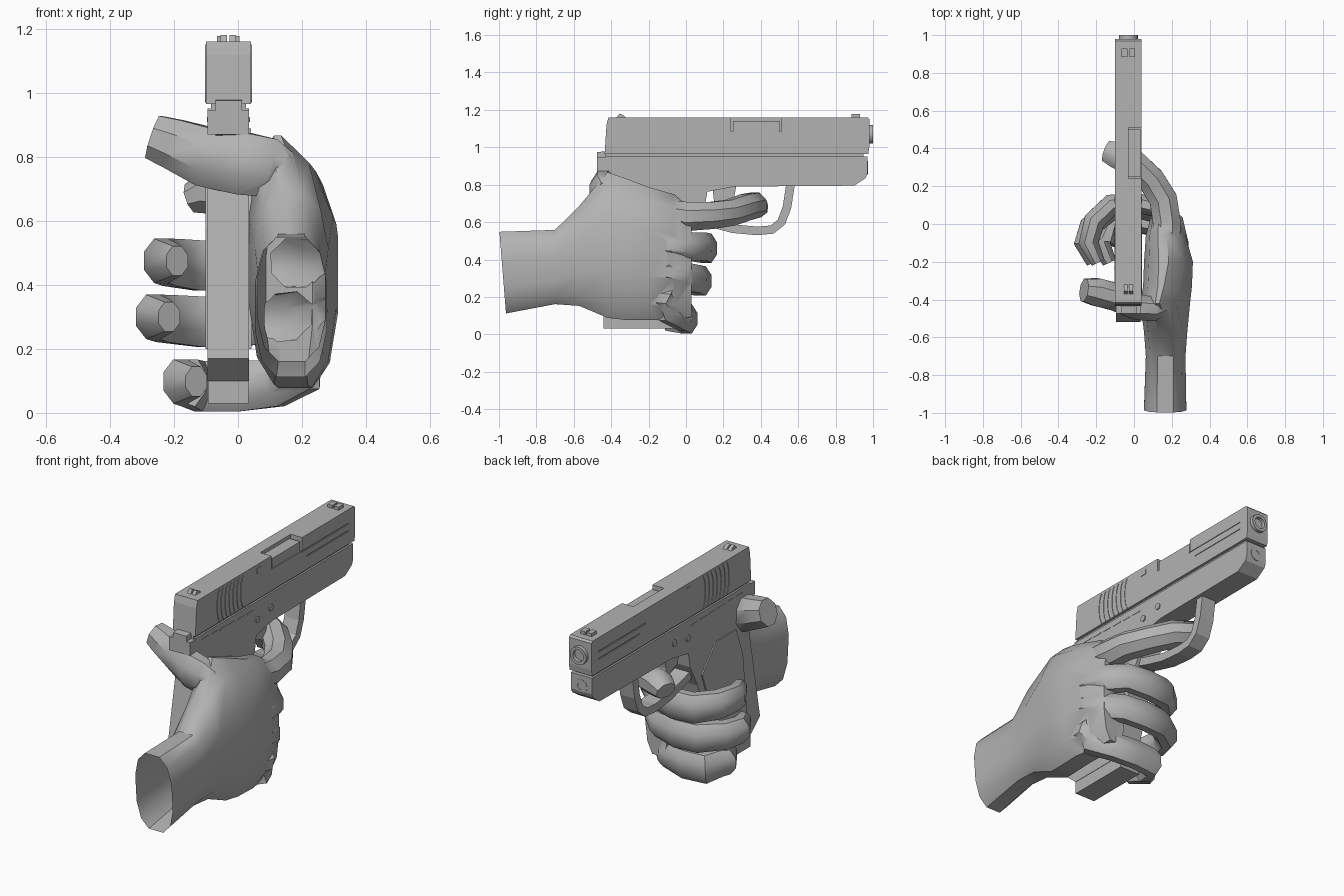
import bpy, bmesh, math
from mathutils import Vector

if "Cube" in bpy.data.objects:
    bpy.data.objects.remove(bpy.data.objects["Cube"])

grey = bpy.data.materials.new("neutral grey")
grey.diffuse_color = (0.45, 0.45, 0.45, 1)
grey.use_nodes = True
grey.node_tree.nodes["Principled BSDF"].inputs["Base Color"].default_value = grey.diffuse_color
CX = -0.03  # centre plane of the pistol


def smooth(ob, angle):
    bpy.ops.object.select_all(action='DESELECT')
    ob.select_set(True)
    bpy.context.view_layer.objects.active = ob
    bpy.ops.object.shade_smooth_by_angle(angle=math.radians(angle))


def loft(name, rings, angle=0):
    """Closed skin through rings of points."""
    bm = bmesh.new()
    vs = [[bm.verts.new(p) for p in r] for r in rings]
    n = len(vs[0])
    for a, b in zip(vs, vs[1:]):
        for i in range(n):
            j = (i + 1) % n
            bm.faces.new((a[i], a[j], b[j], b[i]))
    bm.faces.new(vs[0])
    bm.faces.new(vs[-1])
    bmesh.ops.recalc_face_normals(bm, faces=bm.faces)
    me = bpy.data.meshes.new(name)
    bm.to_mesh(me)
    bm.free()
    ob = bpy.data.objects.new(name, me)
    bpy.context.collection.objects.link(ob)
    me.materials.append(grey)
    if angle:
        smooth(ob, angle)
    return ob


def prism(name, outline, x0, x1):
    """Side outline of (y, z) points extruded from x0 to x1."""
    return loft(name, [[(x, y, z) for y, z in outline] for x in (x0, x1)])


def box(name, x0, x1, y0, y1, z0, z1):
    return prism(name, [(y0, z0), (y1, z0), (y1, z1), (y0, z1)], x0, x1)


def turned(name, sections, x, z, n=20):
    """Round part about a y axis; sections are (y, radius)."""
    rings = [[(x + r * math.cos(2 * math.pi * i / n), y, z + r * math.sin(2 * math.pi * i / n))
              for i in range(n)] for y, r in sections]
    return loft(name, rings, 30)


def digit(name, path, n=8):
    """Tapered finger; points are (x, y, z, half width, half height)."""
    pts = [Vector(p[:3]) for p in path]
    rings = []
    for k, p in enumerate(path):
        t = (pts[min(k + 1, len(pts) - 1)] - pts[max(k - 1, 0)]).normalized()
        side = t.cross(Vector((0, 0, 1))).normalized()
        up = side.cross(t)
        rings.append([pts[k] + side * p[3] * math.cos(a) + up * p[4] * math.sin(a)
                      for a in [2 * math.pi * (i + .5) / n for i in range(n)]])
    return loft(name, rings)


def band(path, half):
    """Closed outline around an open (y, z) path."""
    left, right = [], []
    for k, p in enumerate(path):
        a, b = Vector(path[max(k - 1, 0)]), Vector(path[min(k + 1, len(path) - 1)])
        t = (b - a).normalized()
        left.append((p[0] - t.y * half, p[1] + t.x * half))
        right.append((p[0] + t.y * half, p[1] - t.x * half))
    return left + right[::-1]


def boolean(ob, other, operation):
    m = ob.modifiers.new("boolean", 'BOOLEAN')
    m.operation, m.object, m.solver = operation, other, 'EXACT'
    m.use_self = operation == 'UNION'


# Slide with ejection port and long side grooves
slide = prism("slide", [(-.435, .965), (.975, .965), (.98, 1.0), (.98, 1.15), (.97, 1.16),
                        (-.415, 1.16), (-.425, 1.12)], -.10, .04)
cutters = [box("port_cutter", -.03, .08, .24, .51, 1.085, 1.2)]
for tag, x0, x1 in (("right", .036, .06), ("left", -.12, -.096)):
    cutters.append(box("groove_cutter_" + tag, x0, x1, .5, .92, 1.077, 1.084))
    cutters.append(box("low_groove_cutter_" + tag, x0, x1, .55, .92, 1.037, 1.043))
for c in cutters:
    c.hide_render = True
    c.hide_viewport = True
    boolean(slide, c, 'DIFFERENCE')
box("barrel_chamber", -.06, .036, .25, .50, 1.05, 1.14)
turned("barrel", [(.9, .05), (1.0, .05), (1.0, .033), (.93, .033)], CX, 1.07)
turned("guide_rod", [(.9, .036), (.972, .036), (.972, .022), (.962, .022)], CX, .89)

# Sights
for s in (-1, 1):
    box("front_sight_post", CX + s * .02 - .015, CX + s * .02 + .015, .885, .93, 1.15, 1.177)
    prism("rear_sight_post", [(-.38, 1.15), (-.31, 1.15), (-.335, 1.172), (-.355, 1.18)],
          CX + s * .014 - .01, CX + s * .014 + .01)

# Frame, rail and rear tang
prism("frame", [(-.43, .86), (-.3, .80), (.1, .76), (.26, .79), (.9, .795), (.96, .835),
                (.97, .86), (.97, .95), (-.43, .95)], -.095, .035)
box("slide_rail", -.085, .025, -.43, .95, .94, .97)
prism("rear_tang", [(-.475, .87), (-.40, .86), (-.40, .98), (-.475, .975)], -.07, .012)
box("tang_base", -.095, .035, -.475, -.4, .87, .945)

# Grip, magazine base and side panels
prism("grip", [(-.36, .88), (-.41, .76), (-.52, .17), (-.44, .10), (-.10, .10), (-.08, .16),
               (.03, .55), (.10, .68), (.12, .80)], -.095, .035)
box("magazine_base", -.093, .033, -.44, -.07, .03, .10)
panel = [(-.30, .74), (-.12, .74), (.0, .60), (-.14, .2), (-.40, .2), (-.36, .58)]
for name, x in (("left_grip_panel", -.102), ("right_grip_panel", .034)):
    prism(name, panel, x, x + .008)

# Trigger and its guard
prism("trigger_guard", band([(.56, .81), (.54, .68), (.51, .60), (.46, .56), (.38, .553),
                             (.25, .565), (.12, .60), (.0, .64)], .023), CX - .045, CX + .045)
prism("trigger", [(.14, .80), (.27, .80), (.255, .72), (.275, .63), (.25, .62), (.21, .69), (.15, .71)],
      CX - .025, CX + .025)

# Raised side details on both sides
for s, tag in ((-1, "left"), (1, "right")):
    x = CX + s * .07
    for k in range(7):
        arc = [(-.215 + .035 * k - .025 * math.cos(a), 1.06 + .09 * math.sin(a))
               for a in [math.radians(-80 + 20 * i) for i in range(9)]]
        prism(tag + "_serration", band(arc, .004), x - .003, x + .003)
    box(tag + "_extractor", x - .003, x + .003, .11, .145, 1.11, 1.14)
    xf = CX + s * .065
    for k in range(6):
        y = -.37 + .08 * k
        box(tag + "_frame_mark", xf - .002, xf + .002, y, y + .06, .918 - .002 * k, .924 - .002 * k)
    for y, z in ((.12, .85), (.24, .87)):
        prism(tag + "_pin", [(y + .018 * math.cos(i * math.pi / 6), z + .018 * math.sin(i * math.pi / 6))
                             for i in range(12)], xf - .006, xf + .006)

# Palm and wrist: (y, inner x, outer x, bottom z, top z); the top leans inward
palm = []
for y, xi, xo, zb, zt in [(-.98, .05, .28, .11, .55), (-.70, .06, .275, .16, .56),
                          (-.57, .05, .285, .15, .69), (-.42, .03, .30, .085, .87),
                          (-.33, .045, .31, .075, .84), (-.2, .05, .315, .075, .79),
                          (-.06, .06, .275, .075, .75), (.03, .085, .235, .09, .67)]:
    ring = []
    for i in range(12):
        a = 2 * math.pi * (i + .5) / 12
        c, s = math.cos(a), math.sin(a)
        px = (xi + xo) / 2 + (xo - xi) / 2 * math.copysign(abs(c) ** .7, c)
        pz = (zb + zt) / 2 + (zt - zb) / 2 * math.copysign(abs(s) ** .8, s) * 1.02
        if c > 0:
            px -= max(0, pz - .66) * .4
        ring.append((px, y - (.08 * (pz - .33) if y < -.9 else 0), pz))
    palm.append(ring)
hand = loft("hand", palm)

# Thumb crossing behind the grip
digits = [digit("thumb", [(.145, -.44, .745, .05, .075), (.10, -.45, .765, .07, .10), (.02, -.44, .778, .075, .105),
                          (-.10, -.385, .80, .08, .10), (-.20, -.36, .84, .08, .085),
                          (-.265, -.35, .862, .065, .075)])]

# Index finger through the trigger guard
digits.append(digit("index_finger", [(.17, -.16, .66, .07, .07), (.175, .0, .63, .08, .085),
                                     (.155, .13, .635, .08, .078), (.09, .235, .65, .078, .075),
                                     (.0, .32, .68, .077, .075), (-.09, .365, .69, .077, .073),
                                     (-.145, .385, .67, .06, .05)]))

# Three fingers wrapped round the front of the grip: knuckle z, front z, front y, reach
for name, zk, zf, yf, xl in (("middle_finger", .475, .46, .175, -.24),
                             ("ring_finger", .335, .285, .145, -.265),
                             ("little_finger", .19, .083, .07, -.18)):
    digits.append(digit(name, [(.215, -.22, zk + .01, .06, .06), (.225, -.10, zk, .068, .075),
                               (.205, yf - .17, (zk + zf) / 2, .065, .082),
                               (.12, yf - .085, zf + .01, .06, .08), (.0, yf - .06, zf, .055, .085),
                               (-.12, yf - .072, zf, .06, .085), (xl + .03, yf - .16, zf + .01, .062, .08),
                               (xl, -.10, zf + .015, .058, .075), (xl + .05, -.205, zf + .015, .04, .05)]))

# Fuse the digits with the palm into one skin, then open the wrist
for d in digits:
    boolean(hand, d, 'UNION')
fused = bpy.data.meshes.new_from_object(hand.evaluated_get(bpy.context.evaluated_depsgraph_get()))
hand.modifiers.clear()
hand.data = fused
for d in digits:
    bpy.data.objects.remove(d)
bm = bmesh.new()
bm.from_mesh(fused)
bmesh.ops.delete(bm, geom=[f for f in bm.faces if all(v.co.y < -.94 for v in f.verts)], context='FACES')
bm.to_mesh(fused)
bm.free()
smooth(hand, 40)
